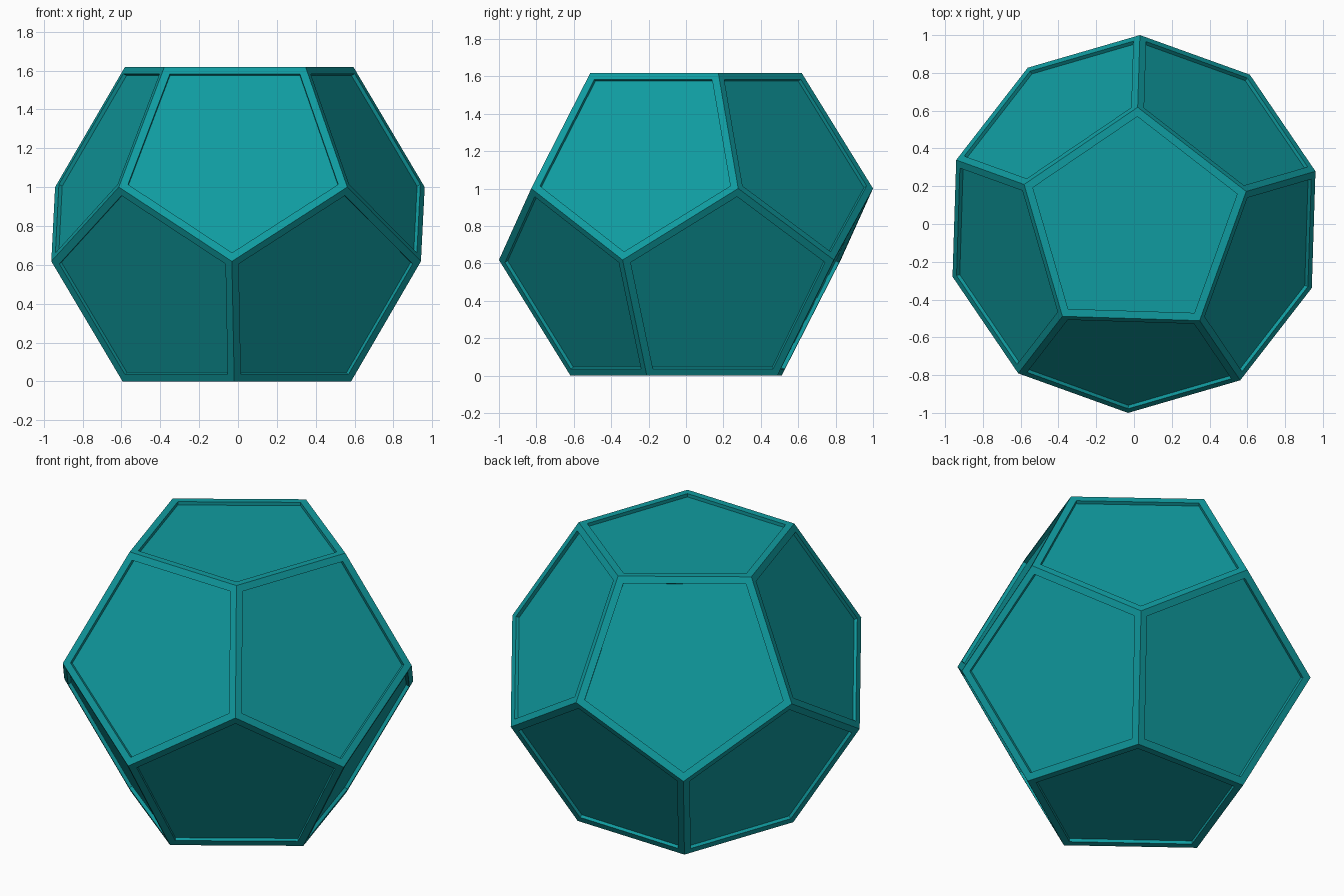
import bpy
import bmesh
from math import cos, sin, radians, sqrt

cube = bpy.data.objects.get("Cube")
if cube:
    bpy.data.objects.remove(cube, do_unlink=True)

PHI = (1 + sqrt(5)) / 2
TURN = 88.2                      # heading of one top corner, in degrees
OUTER = 1 / sin(radians(TURN))   # radius of the two middle rings
INNER = OUTER / PHI              # radius of the top and bottom rings
HEIGHT = OUTER * PHI
RIM, DEPTH = 0.04, 0.02

# One teal material
teal = bpy.data.materials.new("teal")
teal.use_nodes = True
colour = (0.005, 0.33, 0.35, 1)
teal.diffuse_color = colour
teal.node_tree.nodes["Principled BSDF"].inputs["Base Color"].default_value = colour

bm = bmesh.new()


def ring(radius, z, offset):
    """Five corners evenly spaced around the vertical axis."""
    angles = [radians(TURN + offset + 72 * i) for i in range(5)]
    return [bm.verts.new((radius * cos(a), radius * sin(a), z)) for a in angles]


# Dodecahedron body: four rings of corners
top = ring(INNER, HEIGHT, 0)
upper = ring(OUTER, OUTER, 0)
lower = ring(OUTER, INNER, 36)
bottom = ring(INNER, 0, 36)

# Pentagon faces: caps, upper belt and lower belt
bm.faces.new(top)
bm.faces.new(bottom[::-1])
for i in range(5):
    j = (i + 1) % 5
    bm.faces.new((top[i], upper[i], lower[i], upper[j], top[j]))
    bm.faces.new((bottom[i], bottom[j], lower[j], upper[j], lower[i]))
bmesh.ops.recalc_face_normals(bm, faces=bm.faces)

# Flat rim around each face, with a sunken panel inside it
panels = list(bm.faces)
bmesh.ops.inset_individual(bm, faces=panels, thickness=RIM, use_even_offset=True)
sunken = bmesh.ops.extrude_discrete_faces(bm, faces=panels)["faces"]
for face in sunken:
    bmesh.ops.translate(bm, verts=face.verts, vec=face.normal * -DEPTH)

mesh = bpy.data.meshes.new("dodecahedron")
bm.to_mesh(mesh)
bm.free()
mesh.materials.append(teal)
body = bpy.data.objects.new("panelled_dodecahedron", mesh)
bpy.context.collection.objects.link(body)
